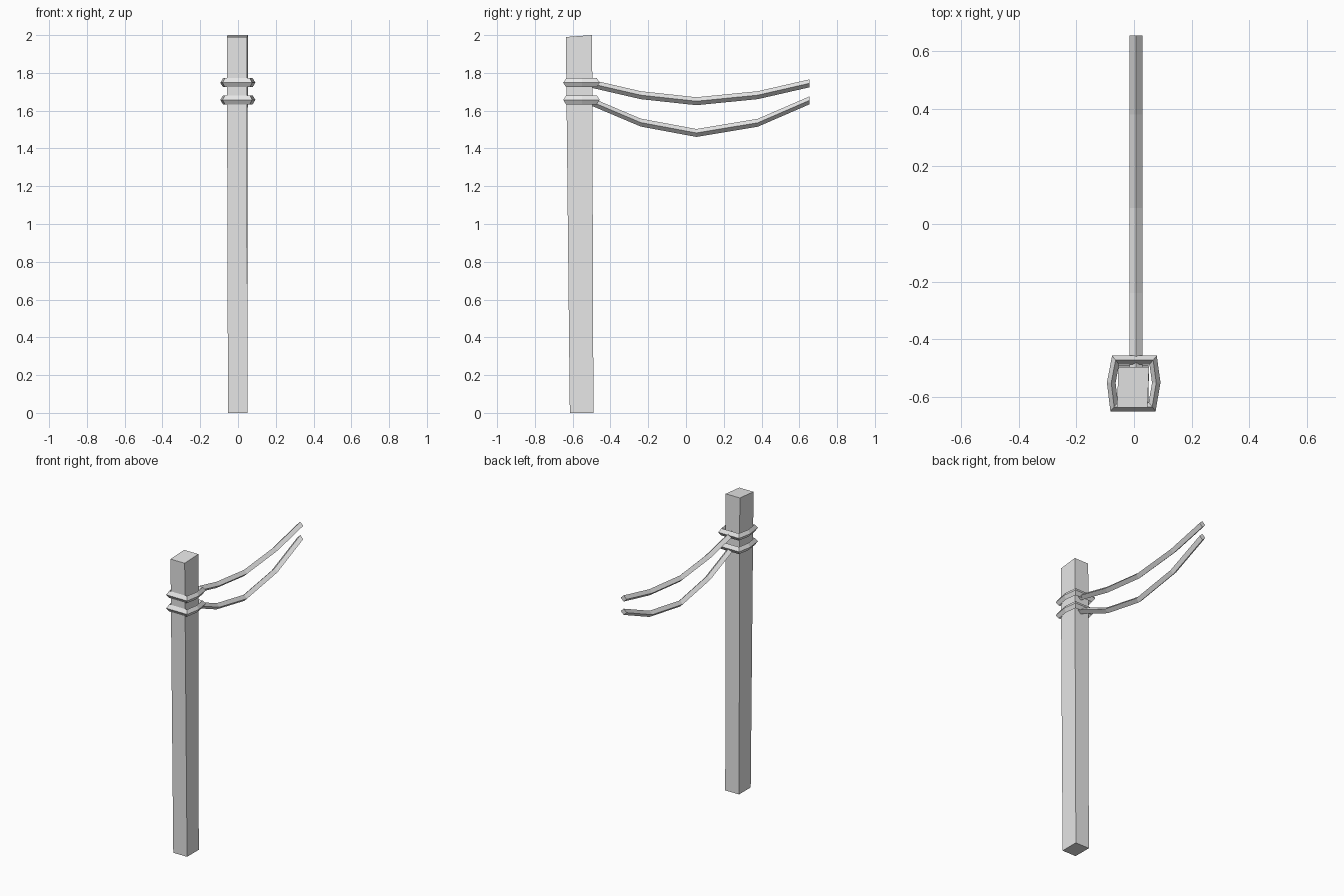
import bpy
from mathutils import Vector

cube = bpy.data.objects.get("Cube")
if cube:
    bpy.data.objects.remove(cube, do_unlink=True)

GREY = (0.8, 0.8, 0.8, 1)
grey = bpy.data.materials.new("plain_grey")
grey.use_nodes = True
grey.diffuse_color = GREY
shader = next(n for n in grey.node_tree.nodes if n.type == 'BSDF_PRINCIPLED')
shader.inputs["Base Color"].default_value = GREY


def loft(name, sections, closed=False):
    """Join matching cross-sections with quads; cap the ends if open."""
    n, m = len(sections[0]), len(sections)
    verts = [p for s in sections for p in s]
    faces = []
    for i in range(m if closed else m - 1):
        a, b = i * n, (i + 1) % m * n
        faces += [(a + j, a + (j + 1) % n, b + (j + 1) % n, b + j) for j in range(n)]
    if not closed:
        faces += [tuple(reversed(range(n))), tuple(range((m - 1) * n, m * n))]
    mesh = bpy.data.meshes.new(name)
    mesh.from_pydata(verts, [], faces)
    mesh.materials.append(grey)
    obj = bpy.data.objects.new(name, mesh)
    bpy.context.collection.objects.link(obj)
    # Consistent outward normals
    bpy.context.view_layer.objects.active = obj
    obj.select_set(True)
    bpy.ops.object.mode_set(mode='EDIT')
    bpy.ops.mesh.select_all(action='SELECT')
    bpy.ops.mesh.normals_make_consistent(inside=False)
    bpy.ops.object.mode_set(mode='OBJECT')
    obj.select_set(False)
    return obj


# Slightly crooked square post
bottom = [(-.053, -.615, 0), (.05, -.615, 0), (.05, -.49, 0), (-.053, -.49, 0)]
top = [(-.059, -.636, 1.99), (.047, -.636, 1.99), (.052, -.497, 2), (-.054, -.497, 2)]
loft("post", [bottom, top])

# Rope bands: uneven hexagon swept with a diamond section
CENTRE = Vector((0, -.553))
HEXAGON = [(-.076, -.457), (.079, -.457), (.092, -.55),
           (.075, -.65), (-.082, -.65), (-.094, -.55)]


def band(name, z):
    sections = []
    for corner in HEXAGON:
        ray = Vector(corner) - CENTRE
        section = []
        for scale, dz in ((1, 0), (.84, .024), (.68, 0), (.84, -.024)):
            p = CENTRE + ray * scale
            section.append((p.x, p.y, z + dz))
        sections.append(section)
    loft(name, sections, closed=True)


band("upper_band", 1.748)
band("lower_band", 1.657)

# Sagging ropes with a diamond section
STATIONS = (-.5, -.24, .055, .38, .655)


def rope(name, heights):
    sections = [[(.007 + dx, y, z + dz) for dx, dz in
                 ((-.022, 0), (0, -.021), (.022, 0), (0, .021))]
                for y, z in zip(STATIONS, heights)]
    loft(name, sections)


rope("upper_rope", (1.742, 1.682, 1.65, 1.682, 1.745))
rope("lower_rope", (1.647, 1.537, 1.482, 1.536, 1.655))
